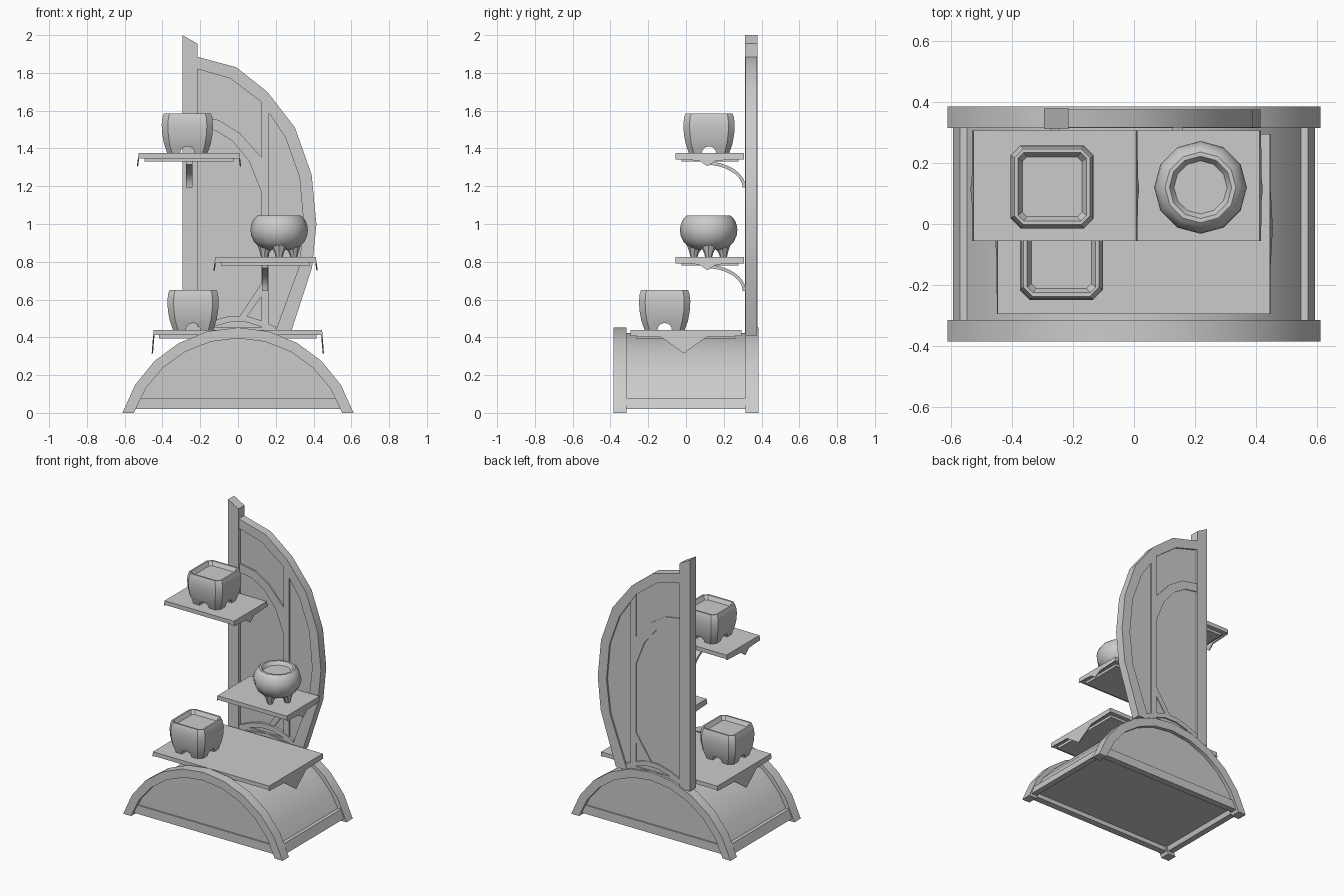
import bpy
import bmesh
from math import sin, cos, asin, pi, radians

cube = bpy.data.objects.get("Cube")
if cube:
    bpy.data.objects.remove(cube, do_unlink=True)

grey = bpy.data.materials.new("plain_grey")
grey.use_nodes = True
grey.diffuse_color = (0.6, 0.6, 0.6, 1)
grey.node_tree.nodes["Principled BSDF"].inputs["Base Color"].default_value = (0.6, 0.6, 0.6, 1)


def loft(name, rings):
    """Closed solid skinned through matching rings of points."""
    bm = bmesh.new()
    loops = [[bm.verts.new(p) for p in ring] for ring in rings]
    n = len(loops[0])
    for a, b in zip(loops, loops[1:]):
        for i in range(n):
            j = (i + 1) % n
            bm.faces.new((a[i], a[j], b[j], b[i]))
    bm.faces.new(loops[0][::-1])
    bm.faces.new(loops[-1])
    bmesh.ops.recalc_face_normals(bm, faces=bm.faces)
    mesh = bpy.data.meshes.new(name)
    bm.to_mesh(mesh)
    bm.free()
    mesh.materials.append(grey)
    ob = bpy.data.objects.new(name, mesh)
    bpy.context.collection.objects.link(ob)
    return ob


def smooth(ob):
    bpy.ops.object.select_all(action='DESELECT')
    ob.select_set(True)
    bpy.context.view_layer.objects.active = ob
    bpy.ops.object.shade_smooth_by_angle(angle=radians(30))


def prism_y(name, pts, y0, y1):
    return loft(name, [[(x, y, z) for x, z in pts] for y in (y0, y1)])


def prism_x(name, pts, x0, x1):
    return loft(name, [[(x, y, z) for y, z in pts] for x in (x0, x1)])


def box(name, x0, x1, y0, y1, z0, z1):
    return prism_y(name, [(x0, z0), (x1, z0), (x1, z1), (x0, z1)], y0, y1)


# ---- Half-drum base with recessed bottom ----
DROP = 0.188


def arc(r, z_end, n=10):
    """Points of a round arch ending at height z_end on both sides."""
    start = asin((z_end + DROP) / r)
    return [(r * cos(a), r * sin(a) - DROP)
            for a in (start + (pi - 2 * start) * i / n for i in range(n + 1))]


smooth(prism_y("base_barrel", arc(0.612, 0.05), -0.36, 0.36))
for s, label in ((-1, "front"), (1, "back")):
    ya, yb = sorted((s * 0.315, s * 0.385))
    smooth(prism_y(label + "_arch", arc(0.64, 0) + arc(0.583, 0)[::-1], ya, yb))
    ya, yb = sorted((s * 0.325, s * 0.37))
    box(label + "_sill", -0.545, 0.545, ya, yb, 0.02, 0.08)
for s, label in ((-1, "right"), (1, "left")):
    sill = [(0.593, 0.02), (0.571, 0.08), (0.53, 0.08), (0.552, 0.02)]
    prism_y(label + "_sill", [(s * x, z) for x, z in sill], -0.32, 0.32)

# ---- Back screen: post, crescent rim, panel and ribs ----
prism_y("post", [(-0.295, 0.395), (-0.215, 0.395), (-0.215, 1.955), (-0.295, 2.0)], 0.312, 0.378)
rim_out = [(-0.215, 1.885), (-0.01, 1.83), (0.155, 1.70), (0.302, 1.51), (0.39, 1.26),
           (0.415, 1.0), (0.392, 0.77), (0.275, 0.41)]
rim_in = [(-0.215, 1.82), (-0.04, 1.77), (0.125, 1.645), (0.25, 1.46), (0.325, 1.25),
          (0.348, 1.0), (0.322, 0.77), (0.19, 0.41)]
smooth(prism_y("crescent_rim", rim_out + rim_in[::-1], 0.316, 0.375))
prism_y("screen_panel", rim_in + [(-0.215, 0.41)], 0.335, 0.363)
prism_y("upright_rib", [(0.125, 0.42), (0.165, 0.42), (0.165, 1.59), (0.125, 1.645)], 0.322, 0.371)
smooth(prism_y("upper_curved_rib", [
    (-0.215, 1.57), (-0.1, 1.55), (0.01, 1.48), (0.127, 1.35),
    (0.127, 1.16), (0.06, 1.33), (-0.03, 1.44), (-0.12, 1.495), (-0.215, 1.51)], 0.325, 0.37))
prism_y("lower_brace", [(0.0, 0.50), (0.127, 0.69), (0.127, 0.62), (0.04, 0.50)], 0.325, 0.37)
foot = [(-0.215, 0.455), (-0.13, 0.49), (-0.045, 0.513), (0.045, 0.513), (0.13, 0.487), (0.2, 0.455)]
smooth(prism_y("foot_arch", foot + [(x, z - 0.033) for x, z in foot[::-1]], 0.318, 0.372))
box("foot_rail", -0.215, 0.2, 0.322, 0.37, 0.41, 0.452)


# ---- Shelves with pointed end plates splayed outwards ----
def shelf(name, x0, x1, y0, y1, top, tip, half):
    box(name + "_board", x0 + 0.004, x1 - 0.004, y0, y1, top - 0.028, top)
    box(name + "_underside", x0 + 0.03, x1 - 0.03, y0 + 0.03, y1 - 0.03, top - 0.045, top - 0.028)
    mid = (y0 + y1) / 2 - 0.012
    low = top - 0.033
    plate = [(y0, top), (y0, low), (mid - half, low - 0.006), (mid, tip),
             (mid + half, low - 0.006), (y1, low), (y1, top)]
    for x, s, side in ((x0, -1, "_right_end"), (x1, 1, "_left_end")):
        loft(name + side, [[(x + s * (t + 0.01 * (top - z) / (top - tip)), y, z) for y, z in plate]
                           for t in (-0.007, 0)])


shelf("upper_shelf", -0.526, 0.007, -0.055, 0.307, 1.375, 1.305, 0.045)
shelf("middle_shelf", -0.12, 0.412, -0.055, 0.307, 0.825, 0.755, 0.045)
shelf("lower_shelf", -0.447, 0.445, -0.295, 0.295, 0.44, 0.315, 0.12)


# ---- Curved shelf brackets ----
def bracket(name, x, z):
    def quarter(ry, rz):
        return [(0.1 + ry * sin(a), z - 0.14 + rz * cos(a))
                for a in (pi / 2 * i / 8 for i in range(9))]
    smooth(prism_x(name, quarter(0.217, 0.14) + quarter(0.2, 0.122)[::-1], x - 0.017, x + 0.017))


bracket("upper_bracket", -0.259, 1.332)
bracket("middle_bracket", 0.143, 0.785)


# ---- Square footed pots ----
def square_pot(name, cx, cy, base):
    def ring(h, z, k):
        c = h * (1 - k)
        pts = [(h, -c), (h, c), (c, h), (-c, h), (-h, c), (-h, -c), (-c, -h), (c, -h)]
        return [(cx + x, cy + y, base + z) for x, y in pts]
    profile = [(0.107, 0), (0.124, 0.05), (0.133, 0.1), (0.136, 0.15), (0.132, 0.19),
               (0.124, 0.211), (0.112, 0.211), (0.098, 0.185)]
    pot = loft(name, [ring(h, z, 0.24 if i < 6 else 0.16) for i, (h, z) in enumerate(profile)])
    # Arched openings between the feet, running both ways
    circle = [(0.038 * cos(2 * pi * i / 16), 0.036 * sin(2 * pi * i / 16)) for i in range(16)]
    cutters = [prism_x("foot_cutter", [(cy + u, base + v) for u, v in circle], cx - 0.2, cx + 0.2),
               prism_y("foot_cutter", [(cx + u, base + v) for u, v in circle], cy - 0.2, cy + 0.2)]
    bpy.context.view_layer.objects.active = pot
    for cutter in cutters:
        cutter.hide_render = True
        mod = pot.modifiers.new("foot_opening", 'BOOLEAN')
        mod.operation, mod.solver, mod.object = 'DIFFERENCE', 'EXACT', cutter
        bpy.ops.object.modifier_apply(modifier=mod.name)
        bpy.data.objects.remove(cutter, do_unlink=True)
    smooth(pot)


square_pot("upper_square_pot", -0.268, 0.122, 1.375)
square_pot("lower_square_pot", -0.238, -0.113, 0.44)

# ---- Round pot on four tapered legs ----
PX, PY, PZ = 0.218, 0.12, 0.825


def circle_ring(x, y, z, r, n):
    return [(x + r * cos(2 * pi * i / n), y + r * sin(2 * pi * i / n), z) for i in range(n)]


bowl = [(0.07, 0.04), (0.106, 0.054), (0.133, 0.08), (0.148, 0.113), (0.152, 0.143), (0.149, 0.167),
        (0.141, 0.19), (0.13, 0.207), (0.116, 0.219), (0.102, 0.219), (0.087, 0.195)]
smooth(loft("round_pot", [circle_ring(PX, PY, PZ + z, r, 12) for r, z in bowl]))
for i, (dx, dy) in enumerate(((1, 0), (0, 1), (-1, 0), (0, -1))):
    leg = [(0.078, 0, 0.018), (0.077, 0.02, 0.024), (0.073, 0.04, 0.034), (0.068, 0.065, 0.048)]
    smooth(loft("round_pot_leg_%d" % (i + 1),
                [circle_ring(PX + dx * d, PY + dy * d, PZ + z, r, 8) for d, z, r in leg]))
